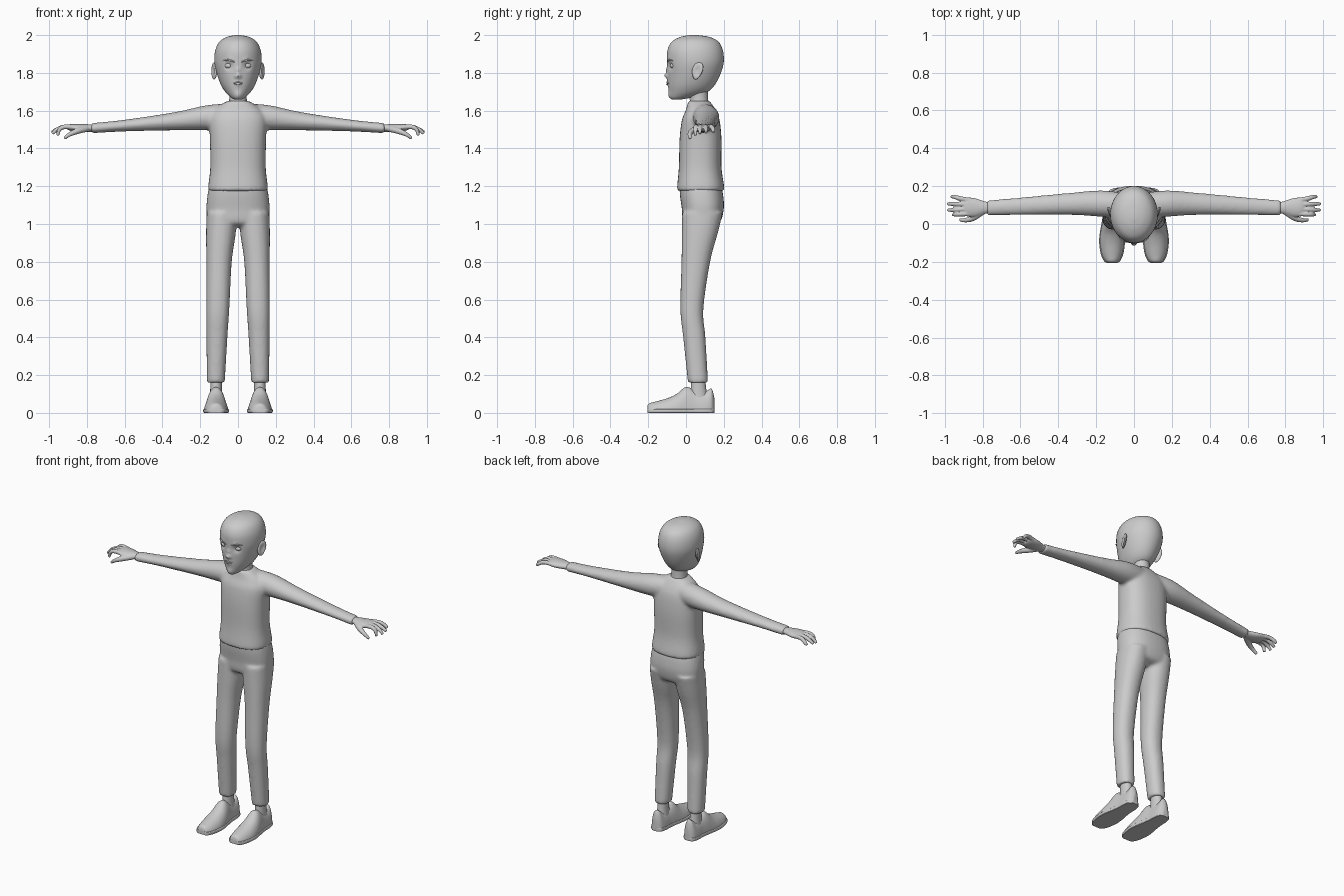
import bpy, bmesh, math
from mathutils import Vector

if "Cube" in bpy.data.objects:
    bpy.data.objects.remove(bpy.data.objects["Cube"])

AXES = {'z': (2, 0, 1), 'x': (0, 1, 2), 'y': (1, 0, 2)}


def spline(rows, n):
    """Catmull-Rom resampling of rows, n steps per span"""
    out = []
    for i in range(len(rows) - 1):
        p0, p1, p2, p3 = (rows[max(0, min(len(rows) - 1, i + k))] for k in (-1, 0, 1, 2))
        for s in range(n):
            t = s / n
            out.append([0.5 * (2 * b + (c - a) * t + (2 * a - 5 * b + 4 * c - d) * t * t
                               + (3 * b - a - 3 * c + d) * t ** 3)
                        for a, b, c, d in zip(p0, p1, p2, p3)])
    return out + [list(rows[-1])]


def skin(bm, rings):
    rings = [[bm.verts.new(p) for p in r] for r in rings]
    n = len(rings[0])
    for a, b in zip(rings, rings[1:]):
        for i in range(n):
            bm.faces.new((a[i], a[(i + 1) % n], b[(i + 1) % n], b[i]))
    bm.faces.new(rings[0])
    bm.faces.new(rings[-1])


def loft(bm, axis, rows, seg=32, n=5, e=2.0):
    """rows: position along axis, then min/max of the two other axes"""
    k, u, v = AXES[axis]
    rings = []
    for q, a0, a1, b0, b1 in spline(rows, n):
        ring = []
        for i in range(seg):
            t = 2 * math.pi * i / seg
            c, s = math.cos(t), math.sin(t)
            p = [0, 0, 0]
            p[k] = q
            p[u] = (a0 + a1) / 2 + (a1 - a0) / 2 * math.copysign(abs(c) ** (2 / e), c)
            p[v] = (b0 + b1) / 2 + (b1 - b0) / 2 * math.copysign(abs(s) ** (2 / e), s)
            ring.append(p)
        rings.append(ring)
    skin(bm, rings)


def tube(bm, rows, seg=12, n=5):
    """rows: x, y, z, radius"""
    pts = spline(rows, n)
    rings = []
    for i, p in enumerate(pts):
        d = Vector(pts[min(i + 1, len(pts) - 1)][:3]) - Vector(pts[max(i - 1, 0)][:3])
        side = d.cross(Vector((0.1, 0.2, 1))).normalized()
        up = side.cross(d).normalized()
        rings.append([Vector(p[:3]) + p[3] * (side * math.cos(2 * math.pi * j / seg)
                      + up * math.sin(2 * math.pi * j / seg)) for j in range(seg)])
    skin(bm, rings)


def ball(bm, c, r):
    for v in bmesh.ops.create_uvsphere(bm, u_segments=20, v_segments=12, radius=1)['verts']:
        v.co = Vector((v.co.x * r[0] + c[0], v.co.y * r[1] + c[1], v.co.z * r[2] + c[2]))


def finish(bm, name, mirror=False, voxel=0, smooth=0):
    bmesh.ops.recalc_face_normals(bm, faces=bm.faces[:])
    me = bpy.data.meshes.new(name)
    bm.to_mesh(me)
    bm.free()
    ob = bpy.data.objects.new(name, me)
    bpy.context.collection.objects.link(ob)
    if voxel:
        m = ob.modifiers.new("fuse", 'REMESH')
        m.mode, m.voxel_size, m.use_smooth_shade = 'VOXEL', voxel, True
    if smooth:
        m = ob.modifiers.new("soften", 'SMOOTH')
        m.factor, m.iterations = 0.5, smooth
    if mirror:
        ob.modifiers.new("mirror", 'MIRROR')
    bpy.ops.object.select_all(action='DESELECT')
    ob.select_set(True)
    bpy.context.view_layer.objects.active = ob
    bpy.ops.object.shade_smooth_by_angle(angle=math.radians(50))
    return ob


# head, with face features pushed in and out of the surface
bm = bmesh.new()
loft(bm, 'z', [(1.66, -.02, .02, -.075, -.02), (1.672, -.04, .04, -.085, .04),
               (1.70, -.068, .068, -.09, .115), (1.74, -.092, .092, -.094, .155),
               (1.80, -.113, .113, -.097, .185), (1.86, -.125, .125, -.1, .2),
               (1.92, -.12, .12, -.098, .195), (1.965, -.098, .098, -.075, .172),
               (1.99, -.06, .06, -.03, .125), (2.0, -.015, .015, .02, .06)], 96, 7)
bumps = [((0, -.1, 1.785), .014, -.02), ((0, -.1, 1.815), .012, -.009),
         ((.014, -.1, 1.78), .009, -.006), ((.048, -.085, 1.838), .021, .014),
         ((.045, -.09, 1.866), .016, -.005), ((0, -.095, 1.745), .018, -.006),
         ((0, -.088, 1.682), .02, -.006)]
for v in bm.verts:
    if v.co.y < 0:
        q = Vector((abs(v.co.x), v.co.y, v.co.z))
        v.co.y += sum(h * math.exp(-((q - Vector(c)).length / r) ** 2) for c, r, h in bumps)
finish(bm, "head")

# eyes and brows
bm = bmesh.new()
ball(bm, (.048, -.064, 1.838), (.023, .02, .016))
finish(bm, "eye", True)
bm = bmesh.new()
tube(bm, [(.018, -.097, 1.858, .003), (.05, -.09, 1.868, .005), (.08, -.07, 1.864, .002)])
finish(bm, "eyebrow", True)

# lips
bm = bmesh.new()
for z, r in ((1.750, .0045), (1.740, .005)):
    tube(bm, [(-.028, -.092, 1.745, .001), (0, -.1, z, r), (.028, -.092, 1.745, .001)])
finish(bm, "lips")

# ears
bm = bmesh.new()
ball(bm, (0, 0, 0), (.013, .028, .045))
for v in bm.verts:
    y, z = v.co.y, v.co.z
    if v.co.x > 0:
        v.co.x -= .014 * math.exp(-(y / .015) ** 2 - (z / .026) ** 2)
    v.co = (v.co.x + .127 + y * .35, y * (1 + z * 5) + .06 + z * .2, z + 1.81)
finish(bm, "ear", True)

# neck
bm = bmesh.new()
loft(bm, 'z', [(1.6, -.06, .06, .0, .13), (1.65, -.047, .047, .02, .118),
               (1.73, -.047, .047, .01, .115)])
finish(bm, "neck")

# shirt: torso and both sleeves fused
bm = bmesh.new()
loft(bm, 'z', [(1.175, -.157, .157, -.047, .2), (1.2, -.158, .158, -.047, .202),
               (1.3, -.147, .147, -.038, .188), (1.45, -.149, .149, -.034, .188),
               (1.55, -.152, .152, -.022, .178), (1.6, -.128, .128, -.002, .16),
               (1.635, -.085, .085, .008, .137), (1.652, -.055, .055, .012, .125)], e=2.4)
for s in (1, -1):
    loft(bm, 'x', [(s * x, *r) for x, *r in (
        (.03, .03, .16, 1.5, 1.64), (.17, .038, .177, 1.497, 1.628),
        (.33, .048, .165, 1.496, 1.593), (.6, .048, .14, 1.49, 1.552),
        (.778, .045, .125, 1.48, 1.534))])
finish(bm, "shirt", voxel=.01, smooth=5)

# trousers: hips and both legs fused
bm = bmesh.new()
loft(bm, 'z', [(.985, -.1, .1, .02, .12), (1.01, -.155, .155, -.015, .18),
               (1.08, -.167, .167, -.022, .2), (1.15, -.162, .162, -.032, .197),
               (1.21, -.15, .15, -.035, .185)], e=2.4)
leg = [(.16, .07, .165, .01, .117), (.4, .056, .167, -.015, .103), (.55, .046, .168, -.03, .092),
       (.8, .033, .168, -.024, .128), (.95, .012, .169, -.022, .168), (1.06, .005, .166, -.02, .195)]
for s in (1, -1):
    loft(bm, 'z', [(z, s * a, s * b, c, d) for z, a, b, c, d in leg], e=2.2)
finish(bm, "trousers", voxel=.01, smooth=5)

# hands: palm, four fingers and thumb fused
bm = bmesh.new()
loft(bm, 'x', [(.75, .06, .112, 1.488, 1.525), (.79, .053, .12, 1.488, 1.528),
               (.84, .038, .136, 1.488, 1.53), (.88, .04, .14, 1.492, 1.53),
               (.9, .052, .132, 1.498, 1.525)])
for base, (x, y, z) in ((.054, (.955, .05, 1.468)), (.079, (.983, .074, 1.478)),
                        (.104, (.985, .106, 1.486)), (.126, (.965, .144, 1.486))):
    tube(bm, [(.87, base, 1.512, .013), (.92, (base + y) / 2, 1.514, .0125),
              (.955 * .5 + x * .5 - .01, y, 1.5, .011), (x, y, z, .008)])
tube(bm, [(.8, .065, 1.505, .017), (.85, .032, 1.492, .016),
          (.89, .02, 1.475, .012), (.92, .022, 1.453, .008)])
finish(bm, "hand", True, .004, 2)

# ankles
bm = bmesh.new()
loft(bm, 'z', [(.06, .08, .15, .02, .12), (.12, .085, .147, .025, .108), (.2, .085, .147, .03, .1)])
finish(bm, "ankle", True)

# shoes, flattened onto the ground
bm = bmesh.new()
shoe = [(-.205, .025, .035), (-.195, .04, .05), (-.16, .056, .06), (-.1, .065, .077), (-.05, .062, .1),
        (0, .053, .137), (.05, .046, .12), (.1, .044, .112), (.135, .035, .128), (.15, .015, .08)]
loft(bm, 'y', [(y, .116 - w, .116 + w, -h, h) for y, w, h in shoe], e=2.1)
for v in bm.verts:
    v.co.z = max(v.co.z, 0)
finish(bm, "shoe", True)

# soles
bm = bmesh.new()
loft(bm, 'y', [(y, .116 - w - .003, .116 + w + .003, 0, .022) for y, w, h in shoe], e=6)
finish(bm, "sole", True)
